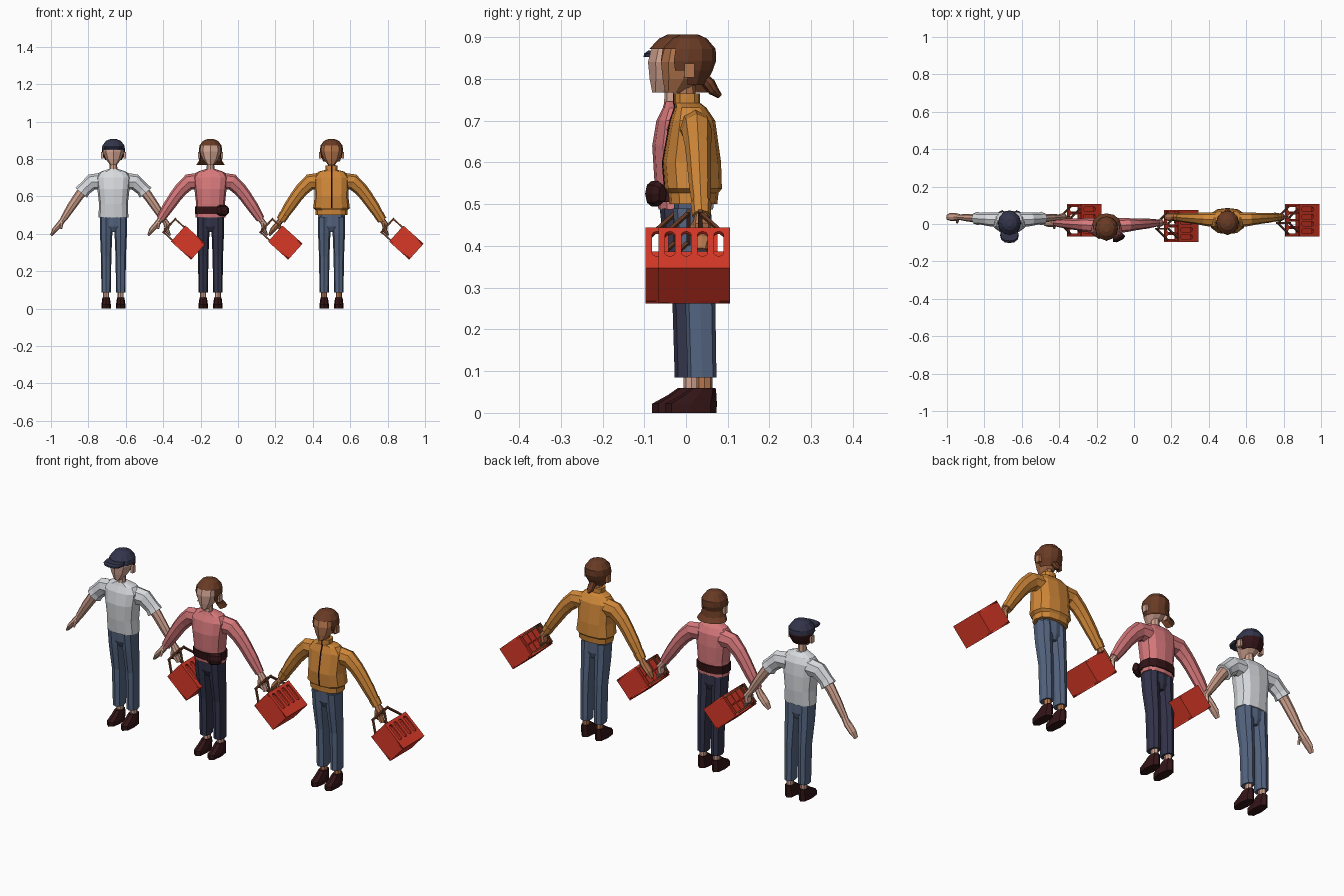
import bpy, bmesh, math
from mathutils import Vector, Matrix

if "Cube" in bpy.data.objects:
    bpy.data.objects.remove(bpy.data.objects["Cube"], do_unlink=True)


def material(name, *rgb):
    m = bpy.data.materials.new(name)
    m.use_nodes = True
    m.diffuse_color = (*rgb, 1)
    m.node_tree.nodes["Principled BSDF"].inputs["Base Color"].default_value = (*rgb, 1)
    return m


WHITE = material("white cloth", .68, .70, .73)
PINK = material("pink cloth", .68, .19, .20)
ORANGE = material("orange cloth", .62, .24, .04)
RED = material("red plastic", .68, .04, .02)
NAVY = material("navy cloth", .033, .035, .07)
DENIM = material("denim", .09, .13, .22)
MAROON = material("dark maroon leather", .032, .007, .008)
BROWN = material("brown hair and wood", .14, .043, .018)
LIGHT = material("light skin", .64, .37, .28)
TAN = material("tan skin", .46, .18, .075)


def add_object(name, bm, mat, matrix):
    bmesh.ops.recalc_face_normals(bm, faces=bm.faces)
    mesh = bpy.data.meshes.new(name)
    bm.to_mesh(mesh)
    bm.free()
    mesh.materials.append(mat)
    ob = bpy.data.objects.new(name, mesh)
    ob.matrix_world = matrix
    bpy.context.collection.objects.link(ob)
    return ob


def sweep(name, rings, mat, matrix, n=8, flat=False, power=1.0, keep=None, turn=0.0):
    """Skin rings of (x, y, z, side radius, depth radius); keep(c) filters faces."""
    bm = bmesh.new()
    centres = [Vector(r[:3]) for r in rings]
    loops = []
    for i, r in enumerate(rings):
        t = centres[min(i + 1, len(rings) - 1)] - centres[max(i - 1, 0)]
        t = Vector((0, 0, 1)) if flat else t.normalized()
        a = Vector((0, 1, 0)) if abs(t.y) < .95 else Vector((0, 0, 1))
        a = (a - t * a.dot(t)).normalized()
        b = a.cross(t)
        loop = []
        for k in range(n):
            ang = math.tau * k / n + turn
            c, s = (math.copysign(abs(f) ** power, f) for f in (math.cos(ang), math.sin(ang)))
            loop.append(bm.verts.new(centres[i] + b * c * r[3] + a * s * r[4]))
        loops.append(loop)
    for lo, hi in zip(loops, loops[1:]):
        for k in range(n):
            bm.faces.new((lo[k], lo[(k + 1) % n], hi[(k + 1) % n], hi[k]))
    bm.faces.new(loops[0])
    bm.faces.new(loops[-1])
    if keep:
        drop = [f for f in bm.faces if not keep(f.calc_center_median())]
        bmesh.ops.delete(bm, geom=drop, context='FACES')
    return add_object(name, bm, mat, matrix)


def stack(name, layers, mat, matrix, x=0, **kw):
    """Horizontal layers of (z, half width, front y, back y)."""
    rings = [(x, (f + b) / 2, z, w, (b - f) / 2) for z, w, f, b in layers]
    return sweep(name, rings, mat, matrix, flat=True, **kw)


def box(name, centre, size, mat, matrix):
    bm = bmesh.new()
    bmesh.ops.create_cube(bm, size=1, matrix=Matrix.Translation(centre) @ Matrix.Diagonal((*size, 1)))
    return add_object(name, bm, mat, matrix)


def slotted_panel(name, x, matrix, length, height):
    """Crate side with four long rounded openings."""
    cu = bpy.data.curves.new(name, 'CURVE')
    cu.dimensions, cu.fill_mode, cu.extrude = '2D', 'BOTH', .004

    def outline(points):
        sp = cu.splines.new('POLY')
        sp.points.add(len(points) - 1)
        for p, q in zip(sp.points, points):
            p.co = (*q, 0, 1)
        sp.use_cyclic_u = True

    l, h = length / 2, height / 2
    outline([(-l, -h), (l, -h), (l, h), (-l, h)])
    for i in range(4):
        cy = (i - 1.5) * .039
        ring = []
        for k in range(12):
            a = math.tau * (k + .5) / 12
            ring.append((cy + .012 * math.cos(a), .014 + math.copysign(.032, math.sin(a)) + .012 * math.sin(a)))
        outline(ring)
    temp = bpy.data.objects.new(name, cu)
    bpy.context.collection.objects.link(temp)
    bpy.context.view_layer.update()
    mesh = bpy.data.meshes.new_from_object(temp.evaluated_get(bpy.context.evaluated_depsgraph_get()))
    bpy.data.objects.remove(temp, do_unlink=True)
    mesh.materials.clear()
    mesh.materials.append(RED)
    ob = bpy.data.objects.new(name, mesh)
    # panel plane: local x -> y, local y -> z
    axes = Matrix(((0, 0, 1, x), (1, 0, 0, 0), (0, 1, 0, 0), (0, 0, 0, 1)))
    ob.matrix_world = matrix @ axes
    bpy.context.collection.objects.link(ob)


def crate(p, matrix):
    m = matrix @ Matrix.Translation((.4, .02, .353)) @ Matrix.Rotation(math.radians(-48), 4, 'Y')
    w, l, h = .115, .172, .145
    box(p + "crate_floor", (0, 0, -h / 2 + .004), (w, l, .008), RED, m)
    for s in (-1, 1):
        slotted_panel(p + "crate_side", s * (w / 2 - .004), m, l, h)
        box(p + "crate_end", (0, s * (l / 2 - .004), 0), (w, .008, h), RED, m)
    box(p + "crate_long_divider", (0, 0, -.01), (.005, l - .01, h - .03), RED, m)
    for i in (-1, 0, 1):
        box(p + "crate_cross_divider", (0, i * .039, -.01), (w - .01, .005, h - .03), RED, m)
    # two bails leaning together into the hand
    for s in (-1, 1):
        for t in (-1, 1):
            sweep(p + "handle_leg", [(t * .047, s * .074, .055, .006, .006), (t * .047, s * .014, .136, .006, .006)],
                  BROWN, m, n=4, turn=math.pi / 4)
        sweep(p + "handle_bar", [(-.053, s * .014, .136, .007, .007), (.053, s * .014, .136, .007, .007)],
              BROWN, m, n=4, turn=math.pi / 4)


ARM = [(.06, .68, .047), (.115, .677, .043), (.155, .64, .037), (.185, .603, .034), (.225, .545, .031), (.268, .478, .023)]
HEAD = [(.768, .018, -.05, 0), (.80, .042, -.056, .045), (.84, .057, -.06, .066),
        (.87, .054, -.053, .066), (.895, .036, -.03, .045), (.903, .015, -.01, .025)]


def person(p, x, y, skin, trousers, top, torso, long_sleeves):
    m = Matrix.Translation((x, y, 0))
    stack(p + "torso", torso, top, m, n=12, power=.8)
    stack(p + "hips", [(.41, .035, -.01, .05), (.44, .068, -.025, .06), (.51, .072, -.03, .06)], trousers, m, power=.8)
    stack(p + "neck", [(.72, .022, -.022, .024), (.79, .019, -.02, .022)], skin, m)
    stack(p + "head", HEAD, skin, m)
    for s, side in ((-1, "right_"), (1, "left_")):
        # leg, ankle, shoe
        stack(p + side + "trouser_leg", [(.085, .025, .004, .073), (.28, .028, -.002, .07), (.4, .033, -.022, .063),
              (.49, .034, -.032, .06)], trousers, m, x=s * .039, power=.8)
        stack(p + side + "ankle", [(.04, .016, .025, .064), (.1, .016, .025, .064)], skin, m, x=s * .039)
        stack(p + side + "shoe", [(0, .025, -.05, .073), (.022, .025, -.05, .074), (.043, .022, -.012, .073),
              (.06, .02, .012, .071)], MAROON, m, x=s * .039, power=.8)
        box(p + side + "ear", (s * .06, .008, .82), (.014, .024, .034), skin, m)
        # arm and hand
        path = [(s * ax, .022 + .07 * (ax - .06), az, r, r * .85) for ax, az, r in ARM]
        if long_sleeves:
            sweep(p + side + "sleeve", path, top, m)
        else:
            sweep(p + side + "sleeve", path[:3] + [(s * .172, .03, .62, .041, .036)], top, m)
            bare = [(*r[:3], r[3] * .76, r[4] * .76) for r in path[2:]]
            sweep(p + side + "bare_arm", bare, skin, m)
        tip = .302 if s > 0 else .333
        sweep(p + side + "hand", [(s * .262, .037, .486, .015, .014), (s * .288, .038, .45, .016, .022),
              (s * (tip - .018), .038, .42, .014, .022), (s * tip, .036, .392, .006, .014)], skin, m)
        sweep(p + side + "thumb", [(s * .275, .025, .462, .009, .008), (s * .28, .008, .428, .006, .006)], skin, m, n=6)
    crate(p, m)
    return m


def hairline(c):
    return c.z > .868 or c.y > -.018 + (.85 - c.z) * .25


SHELL = [(.82, .058, -.056, .064), (.843, .062, -.063, .072), (.872, .059, -.057, .071),
         (.897, .04, -.033, .05), (.907, .016, -.012, .028)]
SHIRT = [(.487, .08, -.035, .065), (.56, .077, -.045, .071), (.64, .086, -.05, .072), (.70, .093, -.04, .066),
         (.73, .073, -.025, .05), (.746, .028, -.02, .03)]
JACKET = [(.50, .085, -.04, .075), (.527, .085, -.042, .078), (.537, .098, -.05, .086), (.60, .09, -.055, .084),
          (.70, .095, -.037, .07), (.732, .07, -.026, .048), (.742, .033, -.028, .034), (.765, .033, -.028, .034)]

# person in a white shirt and cap
p = "capped_"
m = person(p, -.666, 0, LIGHT, DENIM, WHITE, SHIRT, False)
stack(p + "cap", [(.848, .062, -.063, .072)] + SHELL[2:], NAVY, m, n=12)
stack(p + "cap_brim", [(.853, .046, -.102, -.02), (.861, .05, -.1, -.02), (.868, .046, -.09, -.02)], NAVY, m, n=12, power=.8)
stack(p + "hair", [(.795, .044, -.04, .05)] + SHELL[:3], MAROON, m, n=12, keep=lambda c: c.y > .012 and c.z > .796)

# person in a pink shirt with a bob and belt bag
p = "bobbed_"
m = person(p, -.147, -.031, LIGHT, NAVY, PINK, SHIRT, True)
stack(p + "hair", [(.768, .077, -.03, .088), (.79, .062, -.035, .07)] + SHELL, BROWN, m, n=12,
      keep=lambda c: c.z > .77 and hairline(c))
stack(p + "belt", [(.505, .084, -.043, .072), (.545, .083, -.048, .075)], MAROON, m, n=12, power=.8)
sweep(p + "belt_bag", [(.035, -.052, .525, .02, .012), (.05, -.052, .525, .03, .016), (.08, -.035, .525, .03, .018),
      (.092, -.025, .525, .02, .012)], MAROON, m)

# person in an orange jacket with a ponytail
p = "jacket_"
m = person(p, .5, 0, TAN, DENIM, ORANGE, JACKET, True)
stack(p + "hair", [(.786, .044, -.04, .046)] + SHELL, BROWN, m, n=12, keep=lambda c: c.z > .787 and hairline(c))
sweep(p + "ponytail", [(0, .04, .805, .012, .012), (0, .056, .788, .02, .015), (0, .066, .772, .019, .013),
      (0, .082, .758, .006, .006)], BROWN, m)
sweep(p + "zip", [(0, f, z, .004, .003) for z, w, f, b in JACKET[2:]], MAROON, m, n=4)
for s in (-1, 1):
    sweep(p + "cuff", [(s * .252, .036, .503, .028, .025), (s * .272, .037, .472, .025, .022)], ORANGE, m)
